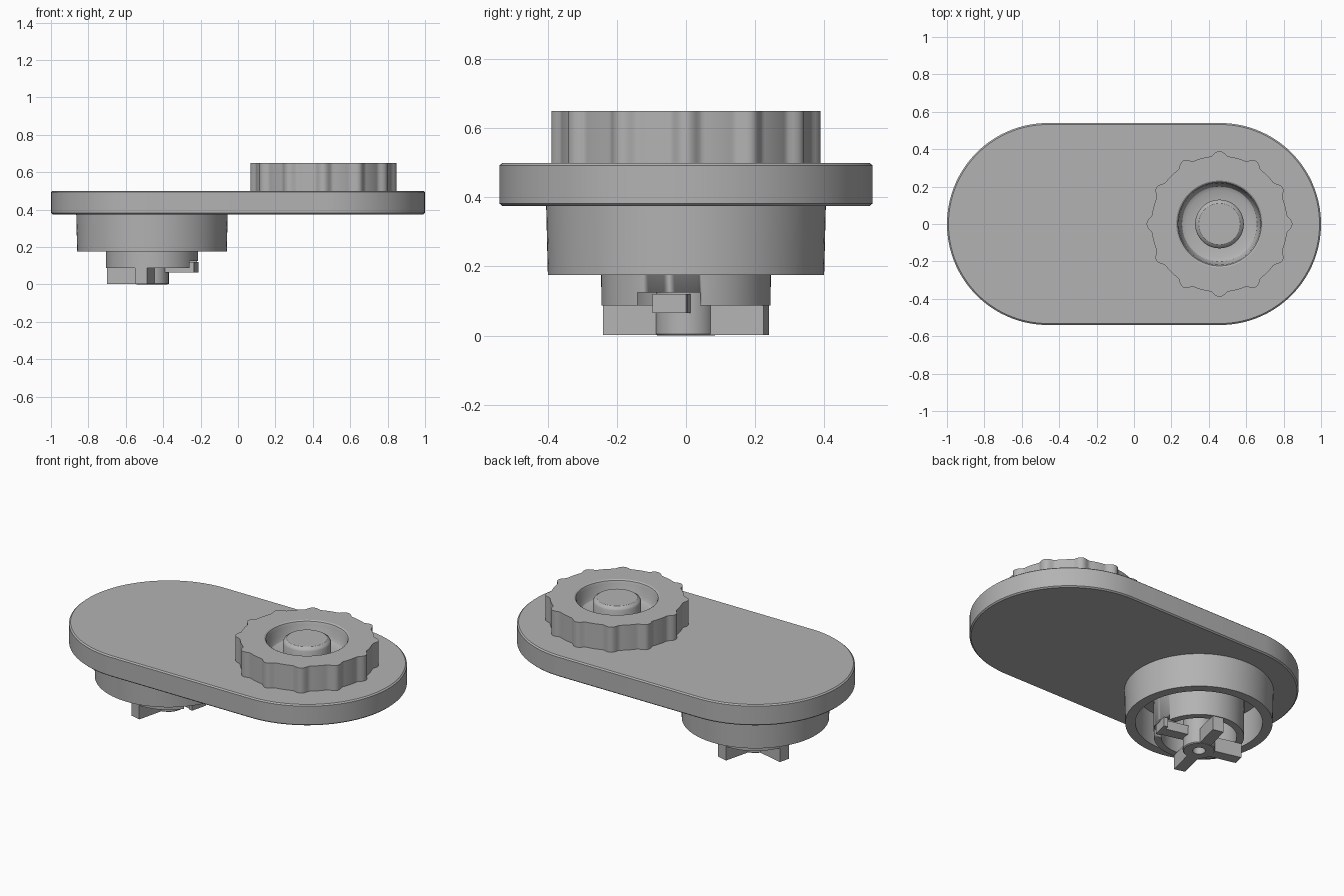
import bpy
import bmesh
from math import cos, sin, pi, radians
from mathutils import Matrix, Vector

cube = bpy.data.objects.get("Cube")
if cube:
    bpy.data.objects.remove(cube, do_unlink=True)

GREY = (0.45, 0.45, 0.45, 1)
grey = bpy.data.materials.new("grey_plastic")
grey.use_nodes = True
grey.diffuse_color = GREY
grey.node_tree.nodes["Principled BSDF"].inputs["Base Color"].default_value = GREY

HEAD_X = 0.457   # axis of the knob
BOSS_X = -0.46   # axis of the coupling underneath


def add_object(name, bm):
    bmesh.ops.recalc_face_normals(bm, faces=bm.faces)
    mesh = bpy.data.meshes.new(name)
    bm.to_mesh(mesh)
    bm.free()
    mesh.materials.append(grey)
    obj = bpy.data.objects.new(name, mesh)
    bpy.context.collection.objects.link(obj)
    bpy.ops.object.select_all(action="DESELECT")
    obj.select_set(True)
    bpy.context.view_layer.objects.active = obj
    bpy.ops.object.shade_smooth_by_angle(angle=radians(30))
    return obj


def turned(name, profile, x=0, closed=False, stretch=0, wave=None, segments=96):
    """Turn (radius, height) points about z; stretch makes a slot shape, wave shapes the rim."""
    bm = bmesh.new()
    loops = []
    for i, (r, z) in enumerate(profile):
        loop = []
        for k in range(segments):
            a = 2 * pi * (k + 0.5 * bool(stretch)) / segments
            rad = r + (wave(a) if wave and i in (0, 1) else 0)
            side = stretch if cos(a) > 0 else -stretch
            loop.append(bm.verts.new((x + side + rad * cos(a), rad * sin(a), z)))
        loops.append(loop)
    pairs = list(zip(loops, loops[1:]))
    if closed:
        pairs.append((loops[-1], loops[0]))
    else:
        bm.faces.new(loops[0])
        bm.faces.new(loops[-1])
    for low, high in pairs:
        for k in range(segments):
            n = (k + 1) % segments
            bm.faces.new((low[k], low[n], high[n], high[k]))
    return add_object(name, bm)


def box(name, size, centre, angle=0, x=0):
    bm = bmesh.new()
    spin = Matrix.Translation((x, 0, 0)) @ Matrix.Rotation(angle, 4, "Z")
    bmesh.ops.create_cube(bm, size=1, matrix=spin @ Matrix.Translation(centre)
                          @ Matrix.Diagonal(Vector((*size, 1))))
    return add_object(name, bm)


# Slot-shaped body plate with softened edges
turned("body_plate", [(0.532, 0.375), (0.54, 0.382), (0.54, 0.493), (0.532, 0.5)],
       stretch=0.46)


# Knob with twelve grip ribs and a dished centre
def grip(a):
    d = abs((a + pi / 12) % (pi / 6) - pi / 12)
    return 0.026 * cos(d / 0.115 * pi / 2) if d < 0.115 else 0


turned("knob", [(0.364, 0.5), (0.364, 0.65), (0.232, 0.65), (0.224, 0.645), (0.218, 0.63),
                (0.212, 0.58), (0.2, 0.56), (0.18, 0.55), (0.1, 0.55), (0.1, 0.5)],
       HEAD_X, closed=True, wave=grip, segments=240)
turned("knob_button", [(0.13, 0.5), (0.13, 0.628), (0.125, 0.638), (0.11, 0.648)], HEAD_X)

# Skirt and inner collar under the plate
turned("skirt", [(0.405, 0.38), (0.4, 0.175), (0.345, 0.175), (0.345, 0.38)],
       BOSS_X, closed=True)
collar = turned("collar", [(0.247, 0.38), (0.245, 0.087), (0.205, 0.087), (0.205, 0.38)],
                BOSS_X, closed=True)

# Notch in the collar beside the catch
cutter = box("notch_cutter", (0.2, 0.18, 0.1), (0.24, -0.05, 0.075), x=BOSS_X)
cutter.hide_render = True
cut = collar.modifiers.new("notch", "BOOLEAN")
cut.object = cutter
cut.operation = "DIFFERENCE"
cut.solver = "EXACT"
bpy.context.view_layer.objects.active = collar
bpy.ops.object.modifier_apply(modifier="notch")
bpy.data.objects.remove(cutter, do_unlink=True)

# Drive hub with a centre hole, three arms and a raised catch
turned("drive_hub", [(0.085, 0.38), (0.088, 0.005), (0.083, 0), (0.035, 0), (0.035, 0.38)],
       BOSS_X, closed=True, segments=48)
for i, angle in enumerate((76, 166, 256)):
    box(f"drive_arm_{i + 1}", (0.165, 0.066, 0.088), (0.157, 0, 0.045), radians(angle), BOSS_X)
box("catch_arm", (0.165, 0.066, 0.055), (0.157, 0, 0.0925), radians(-14), BOSS_X)
box("catch_tip", (0.025, 0.1, 0.055), (0.228, 0.01, 0.0925), radians(-14), BOSS_X)
